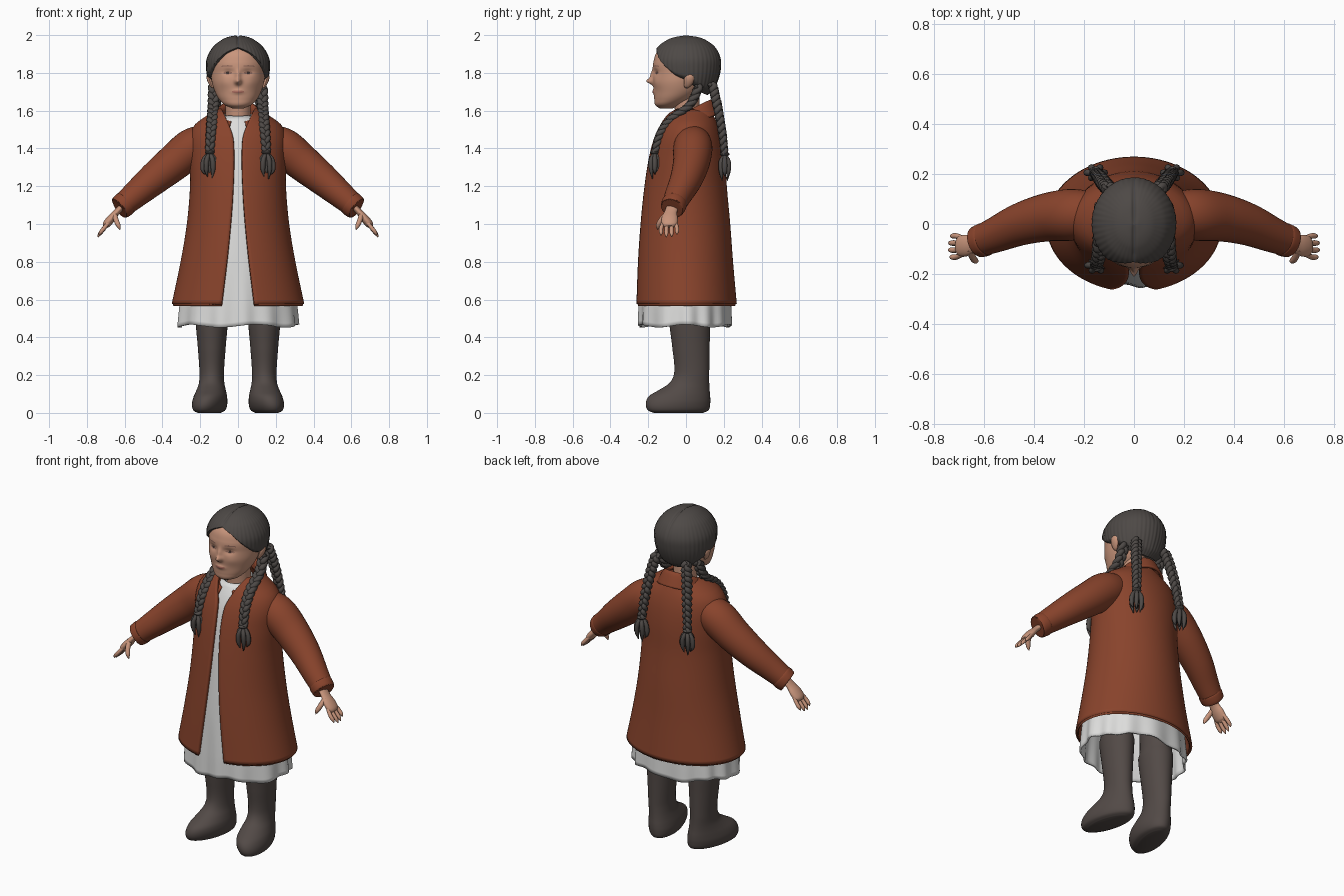
import bpy, bmesh
from math import sin, cos, pi, asin, exp, sqrt
from mathutils import Vector

cube = bpy.data.objects.get("Cube")
if cube:
    bpy.data.objects.remove(cube)


def material(name, rgb):
    m = bpy.data.materials.new(name)
    m.use_nodes = True
    m.diffuse_color = (*rgb, 1)
    bsdf = m.node_tree.nodes["Principled BSDF"]
    bsdf.inputs["Base Color"].default_value = (*rgb, 1)
    bsdf.inputs["Roughness"].default_value = 0.8
    return m


COAT = material("rust_wool", (0.25, 0.057, 0.025))
DRESS = material("white_cotton", (0.72, 0.72, 0.71))
SKIN = material("skin", (0.58, 0.30, 0.20))
HAIR = material("dark_hair", (0.075, 0.066, 0.061))
BOOT = material("grey_felt", (0.085, 0.068, 0.062))
LIPS = material("lips", (0.42, 0.16, 0.12))
LIDS = material("eye_rim", (0.30, 0.15, 0.11))
IRIS = material("iris", (0.05, 0.03, 0.025))


def sample(rows, k):
    """Smooth interpolation of rows keyed by their first column."""
    k = min(max(k, rows[0][0]), rows[-1][0])
    i = 0
    while i < len(rows) - 2 and k > rows[i + 1][0]:
        i += 1
    h = rows[i + 1][0] - rows[i][0]
    t = (k - rows[i][0]) / h

    def slope(j, c):
        lo, hi = rows[max(j - 1, 0)], rows[min(j + 1, len(rows) - 1)]
        return (hi[c] - lo[c]) / (hi[0] - lo[0]) * h

    return [(2*t**3 - 3*t*t + 1) * rows[i][c] + (t**3 - 2*t*t + t) * slope(i, c)
            + (3*t*t - 2*t**3) * rows[i + 1][c] + (t**3 - t*t) * slope(i + 1, c)
            for c in range(1, len(rows[0]))]


def surface(name, mats, fn, nu, nv, closed=True, caps=True, thick=0, rule=None):
    """Grid surface from fn(u, v); optional end caps, thickness and colour rule."""
    bm = bmesh.new()
    cols = nu if closed else nu + 1
    g = [[bm.verts.new(fn(i / nu, j / nv)) for i in range(cols)] for j in range(nv + 1)]
    for j in range(nv):
        for i in range(nu):
            k = (i + 1) % cols
            bm.faces.new((g[j][i], g[j][k], g[j + 1][k], g[j + 1][i]))
    if closed and caps:
        bm.faces.new(g[0][::-1])
        bm.faces.new(g[-1])
    bmesh.ops.recalc_face_normals(bm, faces=bm.faces[:])
    if rule:
        for f in bm.faces:
            f.material_index = rule(f.calc_center_median())
    me = bpy.data.meshes.new(name)
    bm.to_mesh(me)
    bm.free()
    for m in mats:
        me.materials.append(m)
    ob = bpy.data.objects.new(name, me)
    bpy.context.collection.objects.link(ob)
    bpy.ops.object.select_all(action='DESELECT')
    ob.select_set(True)
    bpy.context.view_layer.objects.active = ob
    bpy.ops.object.shade_smooth_by_angle(angle=0.9)
    if thick:
        mod = ob.modifiers.new("thickness", 'SOLIDIFY')
        mod.thickness, mod.offset = thick, 0
    return ob


def ring(rows, z, a):
    """Point on an oval section; rows are (z, half width, front y, back y)."""
    w, f, b = sample(rows, z)
    return Vector((w * sin(a), (f + b) / 2 - (b - f) / 2 * cos(a), z))


def tube(name, mat, pts, nu=12, nv=16, flat=1):
    """Round tube along points (x, y, z, radius); flat squashes the section."""
    rows = [(i, *p) for i, p in enumerate(pts)]
    end = len(pts) - 1

    def fn(u, v):
        k = v * end
        x, y, z, r = sample(rows, k)
        d = Vector(sample(rows, k + .05)[:3]) - Vector(sample(rows, k - .05)[:3])
        side = Vector((0, 1, 0))
        side = (side - d * side.dot(d) / d.length_squared).normalized()
        n = d.cross(side).normalized()
        return Vector((x, y, z)) + (side * cos(2*pi*u) + n * flat * sin(2*pi*u)) * r
    return surface(name, [mat], fn, nu, nv)


def mirrored(pts, s):
    return [(p[0] * s, *p[1:]) for p in pts]


# Head with sculpted face
head_rows = [(1.612, .03, -.14, -.07), (1.63, .07, -.163, -.03), (1.66, .10, -.168, .03),
             (1.70, .122, -.170, .08), (1.75, .138, -.174, .11), (1.80, .144, -.175, .14),
             (1.86, .147, -.172, .15), (1.92, .125, -.145, .13), (1.97, .05, -.06, .05)]


def bump(x, z, cx, cz, w, h):
    return exp(-((x - cx) / w)**2 - ((z - cz) / h)**2)


def head(u, v):
    p = ring(head_rows, 1.612 + .358 * v, 2 * pi * u)
    if p.y < 0:
        x, z = abs(p.x), p.z
        p.y -= (.031 * bump(x, z, 0, 1.755, .017, .016) + .014 * bump(x, z, 0, 1.785, .014, .028)
                + .008 * bump(x, z, 0, 1.70, .028, .012) - .010 * bump(x, z, .052, 1.803, .03, .018)
                + .005 * bump(x, z, .07, 1.75, .035, .03))
    return p


def face_colour(c):
    x, z = abs(c.x), c.z
    if c.y > -.05:
        return 0
    if (x / .031)**2 + ((z - 1.70) / .008)**2 < 1:
        return 1
    if ((x - .055) / .008)**2 + ((z - 1.80) / .007)**2 < 1:
        return 3
    eye = ((x - .055) / .022)**2 + ((z - 1.80) / .008)**2 < 1
    brow = .028 < x < .088 and abs(z - 1.838 + 4 * (x - .055)**2) < .0035
    return 2 if eye or brow else 0


surface("head", [SKIN, LIPS, LIDS, IRIS], head, 220, 110, rule=face_colour)
tube("neck", SKIN, [(0, .02, 1.48, .075), (0, .01, 1.57, .066), (0, 0, 1.70, .07)], 24)

# Hair cap with a centre parting and combed grooves
hair_rows = [(1.66, .10, -.06, .115), (1.70, .132, -.11, .14), (1.76, .157, -.155, .168),
             (1.82, .168, -.178, .183), (1.88, .164, -.180, .183), (1.94, .130, -.148, .152),
             (1.975, .086, -.10, .105), (1.99, .053, -.06, .065), (2.0, .004, -.004, .004)]
hairline = [(0, 1.93), (.45, 1.895), (.85, 1.83), (1.2, 1.78), (1.6, 1.755), (2.2, 1.70), (3.2, 1.68)]


def hair(u, v):
    a = 2 * pi * u - pi
    low = sample(hairline, abs(a))[0]
    p = ring(hair_rows, low + (2.0 - low) * sin(v * pi / 2), a)
    scale = (.86 + .14 * min(1, v * 20)) * (1 + .007 * sin(44 * a) * (1 - v))
    p.x *= scale
    p.y *= scale
    p.z -= .008 * exp(-(p.x / .008)**2) * min(1, v * 3)
    return p


surface("hair_cap", [HAIR], hair, 264, 50)

# Ears and braids
for s in (1, -1):
    tube("ear", SKIN, mirrored([(.125, .005, 1.72, .004), (.138, .005, 1.73, .016), (.15, .015, 1.76, .026),
                                (.155, .02, 1.785, .022), (.15, .02, 1.80, .004)], s), flat=.5)
    braids = {"front": [(.128, .07, 1.73, 1), (.13, .02, 1.63, 1), (.135, -.075, 1.56, 1),
                        (.143, -.135, 1.48, .9), (.15, -.165, 1.38, .8)],
              "back": [(.10, .14, 1.74, 1), (.122, .165, 1.63, 1), (.14, .19, 1.50, .9),
                       (.153, .205, 1.37, .8)]}
    for which, path in braids.items():
        rows = [(i / (len(path) - 1), *p) for i, p in enumerate(mirrored(path, s))]
        for j in range(3):
            strand = []
            for i in range(49):
                x, y, z, w = sample(rows, i / 48)
                t = 2 * pi * (4 * i / 48 + j / 3)
                strand.append((x + .016 * w * sin(t), y + .011 * w * sin(2 * t), z, .016 * w))
            tube(which + "_braid_strand", HAIR, strand, 8, 72)
        x, y, z, w = rows[-1][1:]
        tube(which + "_braid_tie", HAIR, [(x, y, z + .012, .012), (x, y, z, .026), (x, y, z - .014, .012)])
        for j in range(7):
            dx, dy = (.03 * cos(j * 2 * pi / 6), .022 * sin(j * 2 * pi / 6)) if j < 6 else (0, 0)
            drop = .13 + .012 * (j % 3 - 1)
            tube(which + "_braid_tassel", HAIR,
                 [(x, y, z, .008), (x + dx, y + dy, z - .04, .013),
                  (x + dx * 1.2, y + dy, z - .09, .012), (x + dx * .8, y + dy * .7, z - drop, .002)], 8)

# Dress with a wavy hem
dress_rows = [(.46, .312, -.245, .235), (.6, .30, -.242, .23), (.8, .27, -.232, .215),
              (1.0, .235, -.215, .2), (1.2, .22, -.192, .18), (1.35, .22, -.168, .17),
              (1.45, .215, -.143, .155), (1.52, .15, -.112, .13), (1.57, .074, -.08, .085)]


def dress(u, v):
    a = 2 * pi * u
    p = ring(dress_rows, .46 + 1.11 * v, a)
    low = max(0, 1 - v * 3)
    fold = 1 + .028 * low * sin(13 * a + sin(3 * a))
    return Vector((p.x * fold, p.y * fold, p.z + .008 * low * sin(5 * a)))


surface("dress", [DRESS], dress, 120, 50, caps=False, thick=.01)
surface("dress_neckband", [DRESS],
        lambda u, v: Vector(((.074 + .007 * cos(2*pi*v)) * sin(2*pi*u),
                             -(.084 + .007 * cos(2*pi*v)) * cos(2*pi*u),
                             1.568 - .012 * cos(2*pi*u) + .01 * sin(2*pi*v))), 48, 8, caps=False)

# Open coat
coat_rows = [(.575, .342, -.262, .26), (.8, .295, -.25, .24), (1.0, .262, -.234, .225),
             (1.2, .245, -.212, .207), (1.35, .247, -.188, .198), (1.45, .248, -.162, .183),
             (1.52, .222, -.132, .162), (1.57, .155, -.107, .138), (1.605, .10, -.09, .12)]
gap_rows = [(.575, .085), (.9, .047), (1.2, .024), (1.45, .024), (1.54, .055), (1.605, .085)]


def coat(u, v):
    z = .575 + 1.03 * v
    g = asin(min(.95, sample(gap_rows, z)[0] / sample(coat_rows, z)[0]))
    return ring(coat_rows, z, g + (2 * pi - 2 * g) * u)


surface("coat_body", [COAT], coat, 96, 50, closed=False, thick=.018)
surface("coat_hem", [COAT],
        lambda u, v: coat(u, 0) * (1 + .012 * cos(2*pi*v)) + Vector((0, 0, .012 * sin(2*pi*v) + .004)),
        96, 8, closed=False)

# Turned-down collar
fold_rows = [(0, -.03, -.004), (.3, .01, 0), (.45, .022, .012), (.6, .008, .024), (1, -.05, .052)]


def collar(u, v):
    a = .38 + (2 * pi - .76) * u
    dz, e = sample(fold_rows, v)
    return Vector(((.09 + e) * sin(a), .008 - (.11 + e) * cos(a), 1.57 - .06 * cos(a) + dz))


surface("coat_collar", [COAT], collar, 60, 16, closed=False, thick=.014)

for s in (1, -1):
    # Sleeves and cuffs
    tube("coat_sleeve", COAT, mirrored([(.15, .04, 1.445, .085), (.24, .037, 1.405, .103), (.34, .028, 1.325, .097),
                                        (.45, .0, 1.235, .085), (.55, -.042, 1.15, .071),
                                        (.625, -.072, 1.085, .06)], s), 32, 30)
    tube("sleeve_cuff", COAT, mirrored([(.592, -.06, 1.113, .062), (.598, -.062, 1.108, .067),
                                        (.622, -.071, 1.087, .064), (.627, -.073, 1.083, .057)], s), 32, 12)
    # Hands
    tube("palm", SKIN, mirrored([(.60, -.065, 1.105, .034), (.64, -.08, 1.065, .033), (.67, -.086, 1.03, .043),
                                 (.695, -.088, 1.0, .041), (.705, -.088, .985, .025)], s), 20, 20, .5)
    for k in range(4):
        y0, y1 = -.119 + .021 * k, -.132 + .028 * k
        n = (.85, 1, .97, .78)[k]
        tube("finger", SKIN, mirrored([(.682, y0, 1.012, .010), (.70 + .012 * n, y1, 1.0 - .028 * n, .011),
                                       (.70 + .032 * n, y1, 1.0 - .052 * n, .010),
                                       (.70 + .042 * n, y1, 1.0 - .070 * n, .002)], s), 10)
    tube("thumb", SKIN, mirrored([(.655, -.10, 1.055, .014), (.645, -.132, 1.02, .014),
                                  (.633, -.147, .992, .012), (.625, -.15, .97, .002)], s), 10)

    # Boots, toes turned out
    boot_rows = [(0, .055, -.17, .09), (.012, .078, -.20, .118), (.05, .09, -.213, .128),
                 (.09, .086, -.195, .128), (.12, .077, -.145, .125), (.16, .067, -.085, .123),
                 (.22, .065, -.062, .123), (.35, .074, -.073, .125), (.5, .086, -.09, .128),
                 (.53, .08, -.08, .12), (.7, .08, -.08, .115)]

    def boot(u, v):
        p = ring(boot_rows, .7 * v**1.5, 2 * pi * u)
        turn = .2 * max(0, 1 - p.z / .2)
        return Vector((s * (p.x + .139 - turn * (p.y - .03)), p.y, p.z))

    surface("boot", [BOOT], boot, 40, 50)
